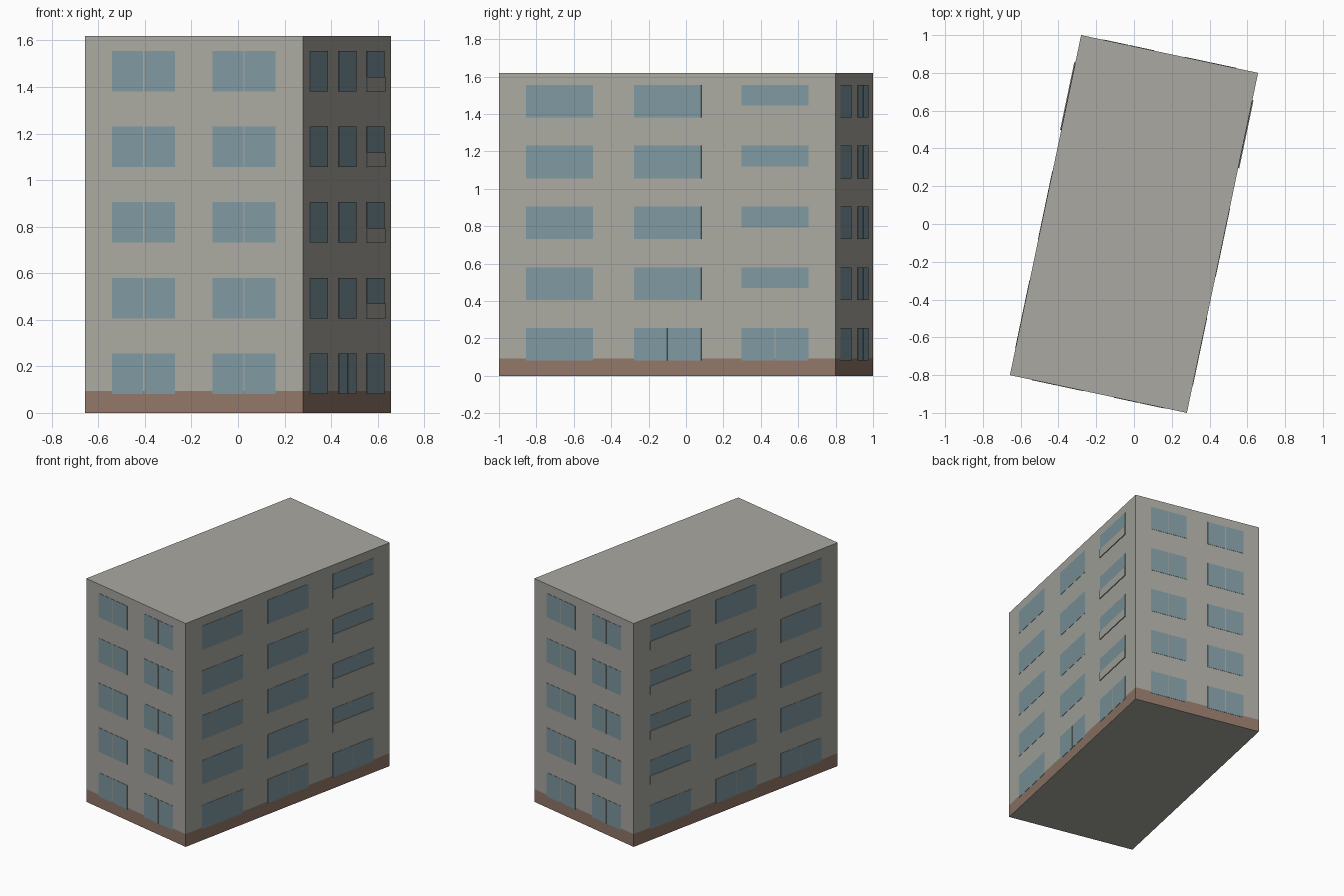
import bpy
import bmesh
from mathutils import Vector

if "Cube" in bpy.data.objects:
    bpy.data.objects.remove(bpy.data.objects["Cube"], do_unlink=True)


def material(name, rgb):
    m = bpy.data.materials.new(name)
    m.use_nodes = True
    m.diffuse_color = (*rgb, 1)
    m.node_tree.nodes["Principled BSDF"].inputs["Base Color"].default_value = (*rgb, 1)
    return m


CONCRETE = material("concrete grey", (0.40, 0.394, 0.355))
GLASS = material("window blue", (0.21, 0.315, 0.35))
BASE = material("base brown", (0.285, 0.185, 0.14))

HEIGHT, PLINTH, STOREY = 1.62, 0.093, 0.325
CORNERS = [Vector(c) for c in ((-0.657, -0.8, 0), (0.28, -1, 0), (0.657, 0.8, 0), (-0.28, 1, 0))]


def finish(bm, name, *mats):
    bmesh.ops.recalc_face_normals(bm, faces=bm.faces)
    mesh = bpy.data.meshes.new(name)
    bm.to_mesh(mesh)
    bm.free()
    for m in mats:
        mesh.materials.append(m)
    obj = bpy.data.objects.new(name, mesh)
    bpy.context.collection.objects.link(obj)
    return obj


def add_plate(bm, wall, u0, u1, z0, z1, depth):
    """Thin box on a wall; u runs from 0 to 1 along the wall."""
    start, end = CORNERS[wall], CORNERS[(wall + 1) % 4]
    along = end - start
    out = Vector((along.y, -along.x, 0)).normalized() * depth
    ring = [start + along * u + Vector((0, 0, z))
            for u, z in ((u0, z0), (u1, z0), (u1, z1), (u0, z1))]
    face = bm.faces.new([bm.verts.new(p) for p in ring])
    ext = bmesh.ops.extrude_face_region(bm, geom=[face])["geom"]
    bmesh.ops.translate(bm, vec=out, verts=[v for v in ext if isinstance(v, bmesh.types.BMVert)])


# Block with a brown plinth band
bm = bmesh.new()
floor = bm.faces.new([bm.verts.new(c) for c in CORNERS])
ext = bmesh.ops.extrude_face_region(bm, geom=[floor], use_keep_orig=True)["geom"]
bmesh.ops.translate(bm, vec=(0, 0, HEIGHT), verts=[v for v in ext if isinstance(v, bmesh.types.BMVert)])
bmesh.ops.bisect_plane(bm, geom=bm.verts[:] + bm.edges[:] + bm.faces[:],
                       plane_co=(0, 0, PLINTH), plane_no=(0, 0, 1))
for f in bm.faces:
    f.material_index = int(0.001 < f.calc_center_median().z < PLINTH)
finish(bm, "building_block", CONCRETE, BASE)

# Windows: end walls have two split columns, long walls three
END_COLUMNS = ((0.125, 0.413), (0.585, 0.873))
LONG_COLUMNS = ((0.08, 0.28), (0.402, 0.601), (0.72, 0.92))
BALCONY = {1: 2, 3: 0}
NAMES = ("front", "left", "back", "right")

for wall, side in enumerate(NAMES):
    panes, panels = bmesh.new(), bmesh.new()
    long_wall = wall % 2 == 1
    gap = 0.0015 if long_wall else 0.003
    for col, (u0, u1) in enumerate(LONG_COLUMNS if long_wall else END_COLUMNS):
        for level in range(5):
            z0 = 0.081 + STOREY * level
            z1 = z0 + 0.174
            if not long_wall or (level == 0 and col > 0):
                mid = (u0 + u1) / 2
                add_plate(panes, wall, u0, mid - gap, z0, z1, 0.002)
                add_plate(panes, wall, mid + gap, u1, z0, z1, 0.002)
            else:
                add_plate(panes, wall, u0, u1, z0, z1, 0.002)
            # Balcony fronts hide the lower part of the upper windows
            if level > 0 and BALCONY.get(wall) == col:
                add_plate(panels, wall, u0, u1, z0, z0 + 0.063, 0.006)
    finish(panes, side + "_windows", GLASS)
    if panels.faces:
        finish(panels, side + "_balcony_panels", CONCRETE)
    else:
        panels.free()
